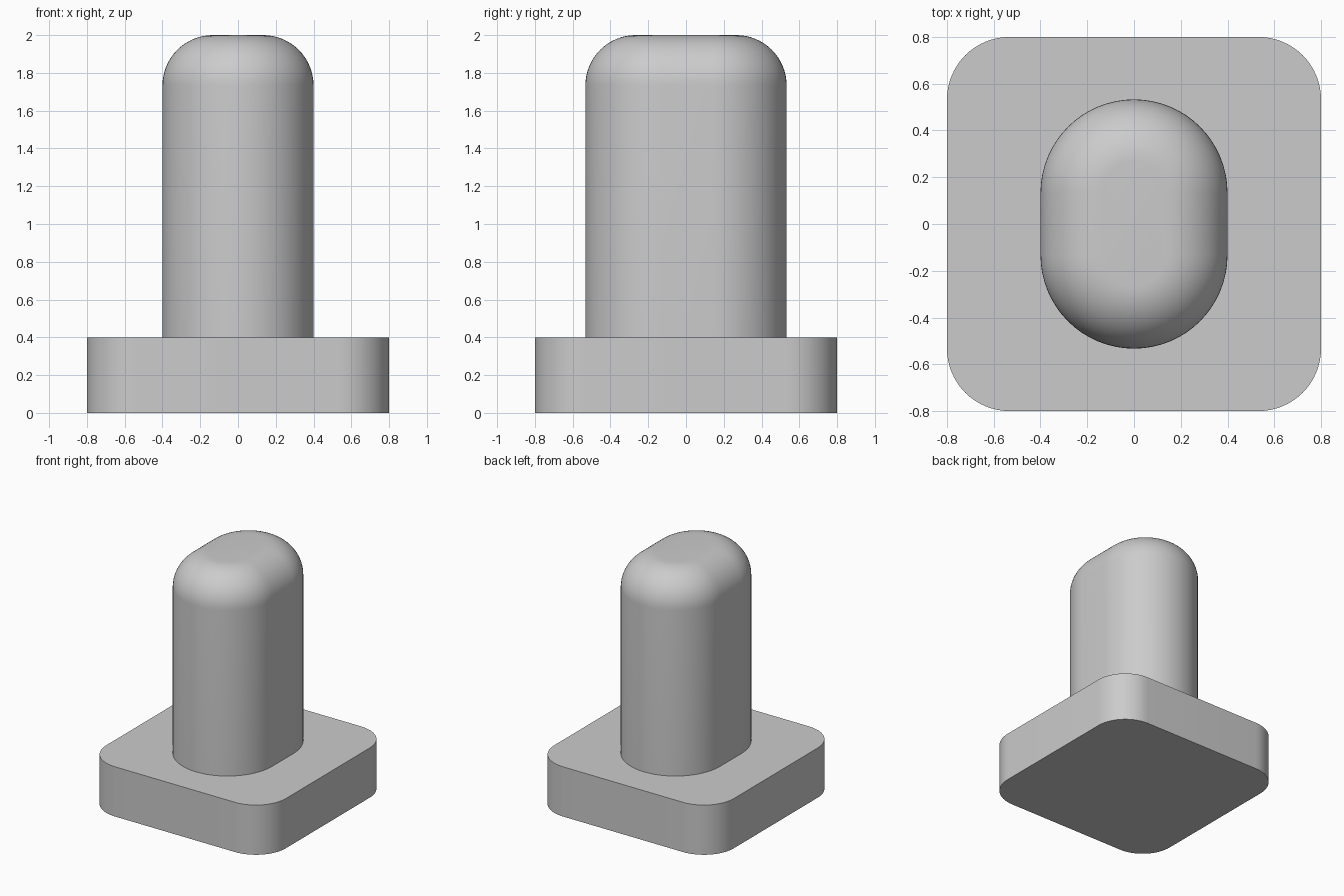
import bpy, bmesh
from math import sin, cos, pi, radians

old = bpy.data.objects.get("Cube")
if old:
    bpy.data.objects.remove(old, do_unlink=True)

GREY = (0.6, 0.6, 0.6, 1.0)
grey = bpy.data.materials.new("plain grey")
grey.use_nodes = True
grey.diffuse_color = GREY
grey.node_tree.nodes["Principled BSDF"].inputs["Base Color"].default_value = GREY


def outline(hx, hy, radius, steps=16):
    """Rounded rectangle, counter-clockwise, with half sizes hx and hy."""
    points = []
    for quarter, (sx, sy) in enumerate(((1, 1), (-1, 1), (-1, -1), (1, -1))):
        for i in range(steps + 1):
            a = (quarter + i / steps) * pi / 2
            points.append((sx * (hx - radius) + radius * cos(a),
                           sy * (hy - radius) + radius * sin(a)))
    return points


def rounded_block(name, hx, hy, radius, bottom, top, fillet=0.0, steps=16):
    """Extruded rounded rectangle, with an optional rolled top edge."""
    levels = [(0.0, bottom)]
    if fillet:
        for i in range(steps + 1):
            a = i / steps * pi / 2
            levels.append((fillet * (1 - cos(a)), top - fillet * (1 - sin(a))))
    else:
        levels.append((0.0, top))

    bm = bmesh.new()
    rings = [[bm.verts.new((x, y, z)) for x, y in outline(hx - d, hy - d, radius - d)]
             for d, z in levels]
    for low, high in zip(rings, rings[1:]):
        for i in range(len(low)):
            j = (i + 1) % len(low)
            bm.faces.new((low[i], low[j], high[j], high[i]))
    bm.faces.new(rings[0][::-1])
    bm.faces.new(rings[-1])
    bmesh.ops.remove_doubles(bm, verts=bm.verts, dist=1e-5)

    mesh = bpy.data.meshes.new(name)
    bm.to_mesh(mesh)
    bm.free()
    mesh.materials.append(grey)
    obj = bpy.data.objects.new(name, mesh)
    bpy.context.collection.objects.link(obj)
    bpy.ops.object.select_all(action="DESELECT")
    obj.select_set(True)
    bpy.context.view_layer.objects.active = obj
    bpy.ops.object.shade_smooth_by_angle(angle=radians(30))
    return obj


# Square foot with rounded corners
rounded_block("base_plate", 0.8, 0.8, 0.267, 0.0, 0.4)

# Oblong post with a rolled top edge, seated slightly into the foot
rounded_block("post", 0.4, 0.533, 0.4, 0.38, 2.0, fillet=0.267)
